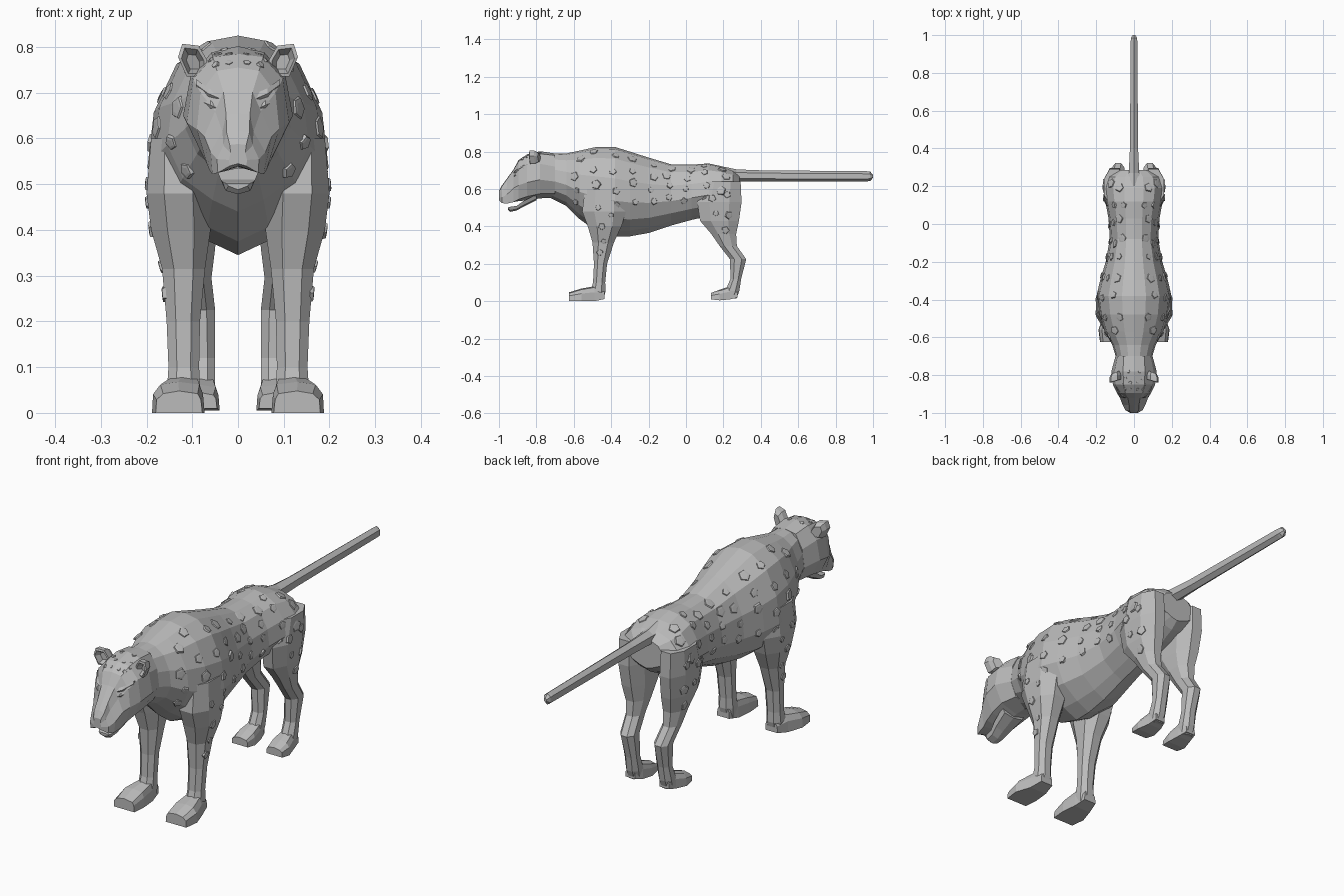
import bpy, bmesh, math, random
from mathutils import Vector
from mathutils.bvhtree import BVHTree

random.seed(4)
fur = bpy.data.materials.new("grey_fur")
fur.diffuse_color = (0.5, 0.5, 0.5, 1)


def finish(name, bm):
    bmesh.ops.recalc_face_normals(bm, faces=bm.faces)
    me = bpy.data.meshes.new(name)
    bm.to_mesh(me)
    me.materials.append(fur)
    ob = bpy.data.objects.new(name, me)
    bpy.context.collection.objects.link(ob)
    return ob


def loft(name, rings, both=False):
    """Skin closed rings of points; both=True also builds the x-mirrored copy."""
    bm = bmesh.new()
    for s in ((1, -1) if both else (1,)):
        vr = [[bm.verts.new((p[0] * s, p[1], p[2])) for p in r] for r in rings]
        n = len(vr[0])
        for a, b in zip(vr, vr[1:]):
            for i in range(n):
                j = (i + 1) % n
                bm.faces.new((a[i], a[j], b[j], b[i]))
        bm.faces.new(vr[0])
        bm.faces.new(vr[-1])
    return finish(name, bm)


def mirror_ring(y, half):
    """Closed ring across x = 0 from a half profile running top to bottom."""
    pts = [(x, y, z) for x, z in half]
    return pts + [(-x, yy, z) for x, yy, z in pts[-2:0:-1]]


def box_ring(z, y0, y1, x0, x1, tilt=0.0):
    """Eight-sided horizontal ring; tilt raises the back edge."""
    cx, cy, hx, hy = (x0 + x1) / 2, (y0 + y1) / 2, (x1 - x0) / 2, (y1 - y0) / 2
    shape = [(-.45, -1), (.45, -1), (1, -.45), (1, .45), (.45, 1), (-.45, 1), (-1, .45), (-1, -.45)]
    return [(cx + a * hx, cy + b * hy, z + tilt * b) for a, b in shape]


# torso: y, top, bottom, half width
section = [(0, 1), (.32, .95), (.68, .74), (.93, .3), (1, -.2), (.78, -.6), (.36, -.86), (0, -1)]
stations = [(-.74, .79, .56, .085), (-.64, .79, .51, .115), (-.57, .805, .44, .155), (-.48, .825, .375, .185),
            (-.38, .825, .345, .198), (-.30, .80, .347, .18), (-.20, .768, .365, .15), (-.08, .732, .405, .128),
            (.03, .73, .435, .135), (.12, .737, .455, .152), (.19, .722, .48, .162), (.25, .70, .51, .145),
            (.285, .67, .54, .09)]
torso = loft("torso", [mirror_ring(y, [(a * w, (t + b) / 2 + c * (t - b) / 2) for a, c in section])
                       for y, t, b, w in stations])

# front legs, shoulder to wrist
front_leg = loft("front_leg", [box_ring(*r) for r in [
    (.60, -.54, -.33, .08, .19), (.48, -.555, -.32, .06, .2), (.40, -.525, -.345, .06, .19),
    (.315, -.50, -.385, .072, .166), (.20, -.492, -.422, .083, .156),
    (.10, -.497, -.432, .085, .152), (.055, -.51, -.43, .083, .155), (.012, -.50, -.44, .085, .15)]], True)

# hind legs, thigh to ankle
hind_leg = loft("hind_leg", [box_ring(*r) for r in [
    (.64, .10, .292, .05, .158), (.53, .06, .297, .045, .16), (.43, .075, .283, .045, .15),
    (.36, .135, .268, .05, .135), (.295, .18, .272, .058, .125), (.225, .235, .322, .05, .118),
    (.12, .238, .295, .05, .11), (.055, .21, .285, .05, .113), (.015, .20, .27, .055, .11)]], True)


# paws, heel to toe: y, inner x, outer x, bottom, top
def paw(name, rows):
    rings = []
    for y, x0, x1, b, t in rows:
        d = x1 - x0
        rings.append([(x0, y, b), (x1, y, b), (x1 - .02 * d, y, b + .6 * (t - b)), (x1 - .16 * d, y, t - .006),
                      ((x0 + x1) / 2, y, t), (x0 + .1 * d, y, t - .006), (x0 + .03 * d, y, b + .6 * (t - b))])
    return loft(name, rings, True)


paw("front_paw", [(-.435, .09, .15, .012, .06), (-.49, .08, .165, 0, .08),
                  (-.56, .073, .188, 0, .068), (-.625, .078, .18, 0, .048)])
paw("hind_paw", [(.275, .06, .108, .02, .06), (.235, .048, .115, .01, .08),
                 (.18, .04, .13, .005, .062), (.135, .046, .125, .01, .045)])

# tail
loft("tail", [[(r * math.sin(k * math.pi / 3), y, z + h * math.cos(k * math.pi / 3)) for k in range(6)]
              for y, z, r, h in [(.20, .685, .045, .035), (.27, .672, .032, .033), (.40, .67, .025, .03),
                                 (.97, .668, .02, .027), (.985, .668, .019, .025), (1.0, .668, .008, .008)]])

# head: half profile at each station from neck to nose
head = loft("head", [mirror_ring(y, half) for y, half in [
    (-.70, [(0, .79), (.055, .78), (.088, .72), (.098, .64), (.07, .575), (0, .555)]),
    (-.78, [(0, .802), (.058, .788), (.104, .735), (.12, .65), (.082, .575), (0, .55)]),
    (-.85, [(0, .785), (.055, .778), (.098, .73), (.112, .635), (.076, .56), (0, .54)]),
    (-.895, [(0, .755), (.046, .748), (.082, .70), (.09, .62), (.068, .545), (0, .535)]),
    (-.922, [(0, .705), (.032, .702), (.05, .66), (.074, .605), (.062, .53), (0, .535)]),
    (-.958, [(0, .655), (.026, .652), (.034, .615), (.06, .57), (.056, .522), (0, .538)]),
    (-.985, [(0, .618), (.025, .613), (.032, .585), (.046, .555), (.044, .525), (0, .54)]),
    (-1.0, [(0, .588), (.018, .586), (.016, .568), (.02, .553), (.018, .54), (0, .545)])]])

# lower jaw
loft("jaw", [mirror_ring(y, [(0, t), (w, t), (w * .8, b + .008), (0, b)]) for y, t, b, w in [
    (-.80, .57, .54, .06), (-.87, .535, .505, .048), (-.905, .51, .485, .038), (-.94, .505, .478, .034),
    (-.952, .502, .488, .026)]])

# brow ridges above eyes
loft("brow", [[(x, y - d, z), (x, y, z + .012), (x, y + .02, z), (x, y, z - .01)] for x, y, z, d in [
    (.034, -.915, .685, .008), (.065, -.902, .698, .012), (.092, -.868, .718, .006)]], True)
loft("eye", [[(x, y, z + h), (x, y - .005, z), (x, y, z - h), (x, y + .02, z)] for x, y, z, h in [
    (.044, -.918, .665, .003), (.06, -.913, .673, .010), (.08, -.892, .681, .003)]], True)

# cupped ears
outline = [(.066, .735), (.068, .772), (.086, .803), (.122, .807), (.131, .778), (.112, .735)]


def ear_ring(y, f):
    return [(.098 + (x - .098) * f, y - .25 * (x - .098), .765 + (z - .765) * f) for x, z in outline]


loft("ear", [ear_ring(-.785, .65), ear_ring(-.805, .95), ear_ring(-.83, 1),
             ear_ring(-.832, .78), ear_ring(-.808, .45)], True)


# raised five-sided coat spots cast onto a part
def spots(name, target, rays, size, rise):
    tree = BVHTree.FromPolygons([v.co for v in target.data.vertices],
                                [p.vertices for p in target.data.polygons])
    bm = bmesh.new()
    for origin, aim in rays:
        r, turn = size * random.uniform(.75, 1.2), random.uniform(0, 6)
        for s in (1, -1):
            o, d = Vector((origin[0] * s, *origin[1:])), Vector((aim[0] * s, *aim[1:]))
            hit, nor, _, _ = tree.ray_cast(o, d.normalized())
            if hit is None:
                continue
            if nor.dot(d) > 0:
                nor = -nor
            u = nor.cross(Vector((0, 1, 0.1))).normalized()
            v = nor.cross(u)
            rings = []
            for f, h in ((1, -.004), (.85, rise), (.5, rise * 1.25)):
                rings.append([bm.verts.new(hit + nor * h + r * f * (
                    u * math.cos(turn + k * math.tau / 5) + v * math.sin(turn + k * math.tau / 5) * s))
                    for k in range(5)])
            for a, b in zip(rings, rings[1:]):
                for k in range(5):
                    bm.faces.new((a[k], a[k - 1], b[k - 1], b[k]))
            bm.faces.new(rings[-1])
    finish(name, bm)


def around(y, z, angle):
    d = Vector((math.cos(angle), 0, math.sin(angle)))
    return Vector((0, y, z)) + d, -d


body_rays = [around(-.58 + .098 * i + random.uniform(-.02, .02), .60,
                    math.radians(a + 10 * (i % 2) + random.uniform(-5, 5)))
             for i in range(9) for a in (-28, 0, 28, 55)]
spots("body_spots", torso, body_rays, .024, .004)
spots("shoulder_spots", front_leg, [((.5, y, z), (-1, 0, 0)) for y, z in [
    (-.47, .50), (-.40, .46), (-.45, .40), (-.44, .32), (-.46, .26)]], .018, .004)
spots("thigh_spots", hind_leg, [((.5, y, z), (-1, 0, 0)) for y, z in [
    (.14, .55), (.22, .57), (.16, .47), (.23, .46), (.21, .38)]], .02, .004)
spots("head_spots", head, [((x, y, 1.2), (0, 0, -1)) for x, y in [
    (.02, -.84), (.045, -.82), (.03, -.78), (.06, -.85), (.02, -.875), (.05, -.875)]], .009, .002)
